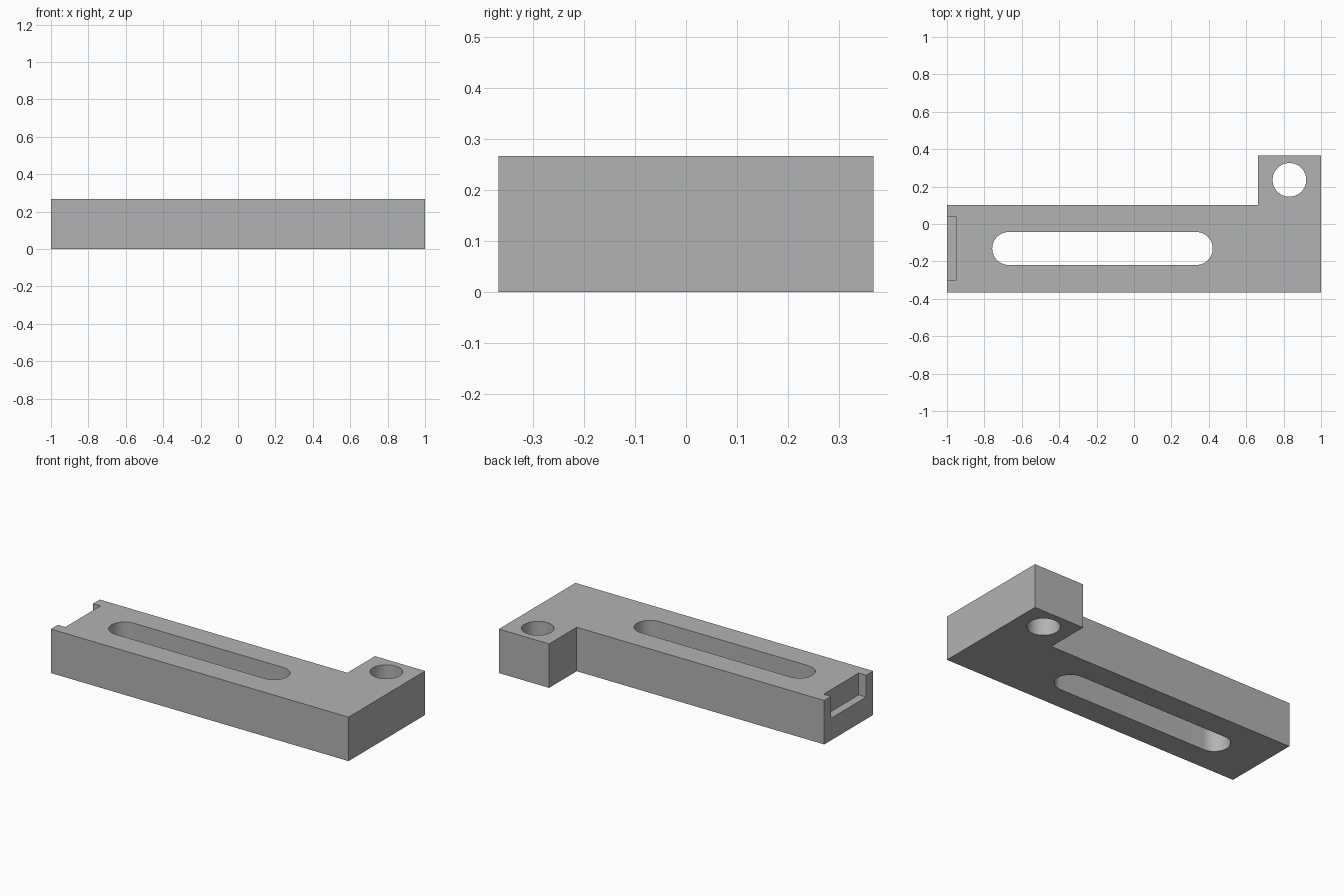
import bpy
import bmesh
import math

cube = bpy.data.objects.get("Cube")
if cube:
    bpy.data.objects.remove(cube, do_unlink=True)

HEIGHT = 0.267
HALF_DEPTH = 0.367

grey = bpy.data.materials.new("plain grey")
grey.use_nodes = True
grey.diffuse_color = (0.45, 0.45, 0.45, 1)
grey.node_tree.nodes["Principled BSDF"].inputs["Base Color"].default_value = grey.diffuse_color


def prism(name, outline, bottom, top):
    """Extrude a flat outline, given counter-clockwise, into a solid."""
    bm = bmesh.new()
    face = bm.faces.new([bm.verts.new((x, y, bottom)) for x, y in outline])
    raised = bmesh.ops.extrude_face_region(bm, geom=[face])["geom"]
    verts = [v for v in raised if isinstance(v, bmesh.types.BMVert)]
    bmesh.ops.translate(bm, verts=verts, vec=(0, 0, top - bottom))
    bmesh.ops.recalc_face_normals(bm, faces=bm.faces)
    mesh = bpy.data.meshes.new(name)
    bm.to_mesh(mesh)
    bm.free()
    mesh.materials.append(grey)
    obj = bpy.data.objects.new(name, mesh)
    bpy.context.collection.objects.link(obj)
    return obj


def rounded_slot(x1, x2, y, radius, steps=32):
    """Outline of two half circles joined by straight sides."""
    points = []
    for cx, start in ((x2, -math.pi / 2), (x1, math.pi / 2)):
        for i in range(steps + 1):
            a = start + math.pi * i / steps
            points.append((cx + radius * math.cos(a), y + radius * math.sin(a)))
    return points


def circle(x, y, radius, steps=64):
    return [(x + radius * math.cos(math.tau * i / steps),
             y + radius * math.sin(math.tau * i / steps)) for i in range(steps)]


# L-shaped bar with a short foot at one end
bar = prism("slotted_bar", [
    (-1, -HALF_DEPTH), (1, -HALF_DEPTH), (1, HALF_DEPTH),
    (0.663, HALF_DEPTH), (0.663, 0.102), (-1, 0.102)], 0, HEIGHT)

# Long through slot, round bolt hole and end recess
cutters = [
    prism("slot_cutter", rounded_slot(-0.67, 0.333, -0.131, 0.088), -0.1, 0.4),
    prism("hole_cutter", circle(0.831, 0.236, 0.09), -0.1, 0.4),
    prism("recess_cutter", [(-1.1, -0.3), (-0.95, -0.3), (-0.95, 0.037), (-1.1, 0.037)], 0.134, 0.4),
]
for cutter in cutters:
    cut = bar.modifiers.new(cutter.name, "BOOLEAN")
    cut.operation = "DIFFERENCE"
    cut.solver = "EXACT"
    cut.object = cutter
    cutter.hide_render = True

# Apply the cuts, then remove the cutters
bpy.context.view_layer.objects.active = bar
bar.select_set(True)
for cutter in cutters:
    bpy.ops.object.modifier_apply(modifier=cutter.name)
    bpy.data.objects.remove(cutter, do_unlink=True)
bpy.ops.object.shade_smooth_by_angle(angle=math.radians(30))
